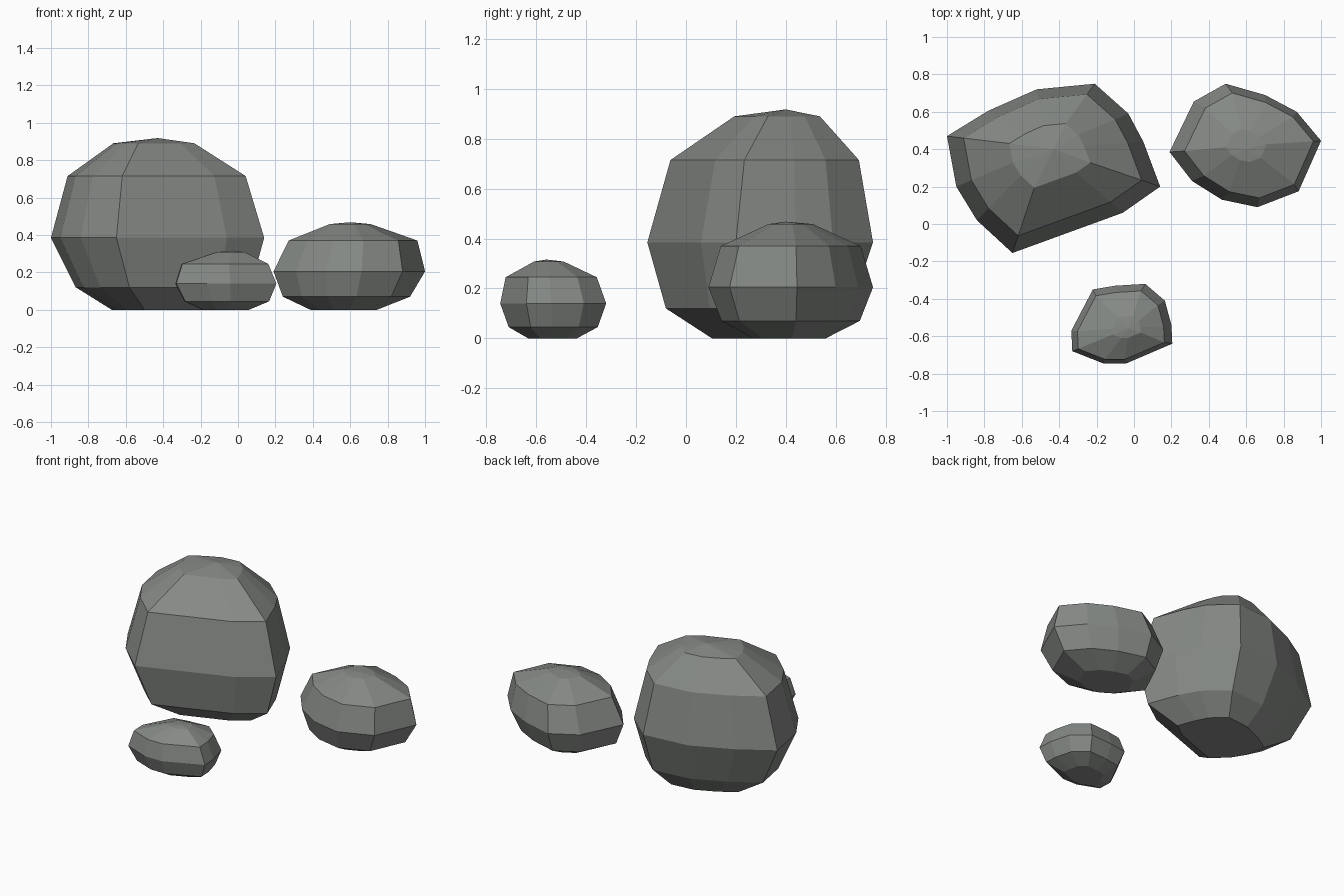
import bpy, bmesh

if "Cube" in bpy.data.objects:
    bpy.data.objects.remove(bpy.data.objects["Cube"])

stone = bpy.data.materials.new("grey stone")
stone.diffuse_color = (0.235, 0.25, 0.235, 1)
stone.use_nodes = True
stone.node_tree.nodes["Principled BSDF"].inputs["Base Color"].default_value = stone.diffuse_color


def rock(name, outline, centre, levels, peak):
    """Faceted boulder: the widest outline, repeated at levels of (z, scale, cx, cy)."""
    bm = bmesh.new()
    for z, s, cx, cy in levels:
        for x, y in outline:
            bm.verts.new((cx + (x - centre[0]) * s, cy + (y - centre[1]) * s, z))
    bm.verts.new(peak)
    hull = bmesh.ops.convex_hull(bm, input=bm.verts[:])
    loose = set(hull["geom_interior"]) | set(hull["geom_unused"])
    bmesh.ops.delete(bm, geom=[v for v in loose if isinstance(v, bmesh.types.BMVert)],
                     context='VERTS')
    # merge coplanar triangles, such as the flat underside
    bmesh.ops.dissolve_limit(bm, angle_limit=0.03, verts=bm.verts[:], edges=bm.edges[:])
    bmesh.ops.recalc_face_normals(bm, faces=bm.faces[:])
    mesh = bpy.data.meshes.new(name)
    bm.to_mesh(mesh)
    bm.free()
    mesh.materials.append(stone)
    bpy.context.collection.objects.link(bpy.data.objects.new(name, mesh))


# Tall boulder at the back left
rock("large_rock",
     [(-1, .47), (-.78, .605), (-.52, .72), (-.21, .75), (-.03, .59), (.05, .44),
      (.14, .20), (-.06, .06), (-.65, -.155), (-.84, .02), (-.95, .2)],
     (-.43, .297),
     [(0, .5, -.39, .33), (.12, .82, -.40, .29), (.385, 1, -.43, .297),
      (.715, .835, -.435, .315), (.89, .38, -.45, .365)],
     (-.43, .40, .918))

# Medium boulder on the right
rock("medium_rock",
     [(.19, .385), (.32, .655), (.49, .75), (.70, .69), (.87, .60), (1, .445),
      (.88, .175), (.66, .09), (.47, .13), (.31, .23)],
     (.595, .42),
     [(0, .44, .565, .415), (.07, .84, .58, .42), (.205, 1, .595, .42),
      (.37, .85, .615, .42), (.458, .27, .60, .42)],
     (.60, .40, .468))

# Small stone at the front
rock("small_rock",
     [(-.335, -.57), (-.22, -.35), (-.1, -.33), (.06, -.32), (.165, -.41), (.2, -.54),
      (.205, -.64), (-.04, -.745), (-.165, -.745), (-.33, -.68)],
     (-.065, -.532),
     [(0, .46, -.065, -.535), (.045, .84, -.06, -.532), (.14, 1, -.065, -.532),
      (.245, .86, -.07, -.54), (.308, .28, -.04, -.55)],
     (-.03, -.56, .316))
